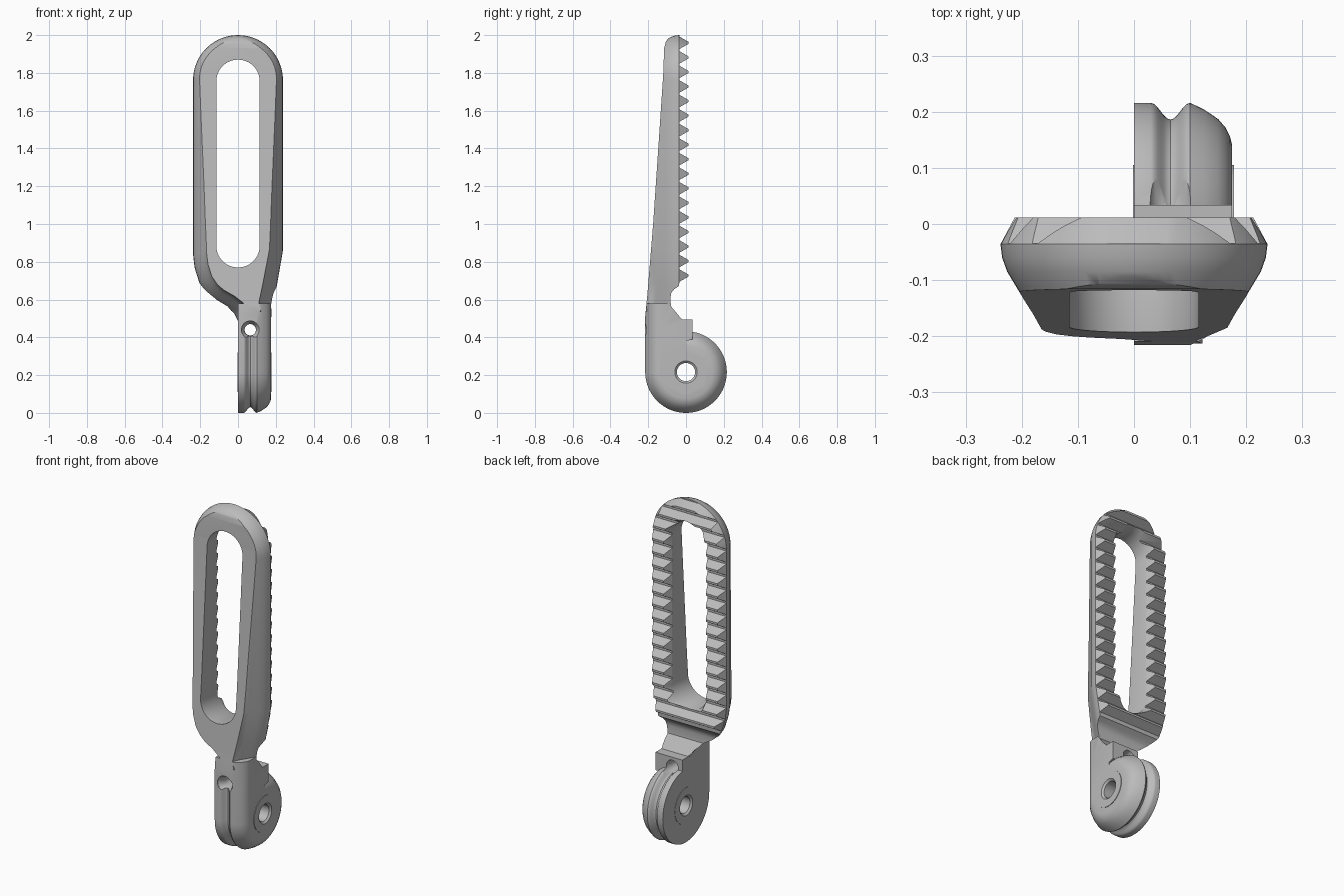
import bpy, bmesh, math
from math import sin, cos, pi

cube = bpy.data.objects.get("Cube")
if cube:
    bpy.data.objects.remove(cube)

grey = bpy.data.materials.new("plain_grey")
grey.use_nodes = True
grey.diffuse_color = (0.5, 0.5, 0.5, 1)
grey.node_tree.nodes["Principled BSDF"].inputs["Base Color"].default_value = (0.5, 0.5, 0.5, 1)


def loft(name, rings):
    """Closed solid through rings that share a point count."""
    bm = bmesh.new()
    rows = [[bm.verts.new(p) for p in ring] for ring in rings]
    n = len(rows[0])
    for a, b in zip(rows, rows[1:]):
        for i in range(n):
            j = (i + 1) % n
            bm.faces.new((a[i], a[j], b[j], b[i]))
    bm.faces.new(rows[0])
    bm.faces.new(rows[-1])
    bmesh.ops.recalc_face_normals(bm, faces=bm.faces)
    mesh = bpy.data.meshes.new(name)
    bm.to_mesh(mesh)
    bm.free()
    mesh.materials.append(grey)
    obj = bpy.data.objects.new(name, mesh)
    bpy.context.collection.objects.link(obj)
    return obj


def combine(obj, other, operation):
    bpy.context.view_layer.objects.active = obj
    mod = obj.modifiers.new(operation, "BOOLEAN")
    mod.operation, mod.solver, mod.object = operation, "EXACT", other
    bpy.ops.object.modifier_apply(modifier=mod.name)
    bpy.data.objects.remove(other)


def inset(outline, d):
    """Move a counter-clockwise outline inward by d."""
    result = []
    for i, (x, z) in enumerate(outline):
        px, pz = outline[i - 1]
        nx, nz = outline[(i + 1) % len(outline)]
        a, b = math.hypot(x - px, z - pz), math.hypot(nx - x, nz - z)
        tx, tz = (x - px) / a + (nx - x) / b, (z - pz) / a + (nz - z) / b
        t = math.hypot(tx, tz)
        result.append((x - tz / t * d, z + tx / t * d))
    return result


def arc(cz, r, start, end, n=32):
    return [(r * cos(start + (end - start) * i / n), cz + r * sin(start + (end - start) * i / n))
            for i in range(n + 1)]


def layered(name, outline, layers):
    """Stack insets of a front outline along y; layers are (y, inset)."""
    return loft(name, [[(x, y, z) for x, z in inset(outline, d)] for y, d in layers])


def turned(name, profile, axis, cz, cx=0.0, n=96):
    """Solid of revolution about a horizontal axis; profile is (position, radius)."""
    rings = []
    for s, r in profile:
        circle = [(r * cos(2 * pi * i / n), cz + r * sin(2 * pi * i / n)) for i in range(n)]
        rings.append([(s, u, z) if axis == "x" else (cx + u, s, z) for u, z in circle])
    return loft(name, rings)


WHEEL_R = 0.216

# Grip plate with rounded front edges and tapered tooth ends
outline = arc(1.762, 0.238, 0, pi) + [
    (-0.238, 0.84), (-0.23, 0.77), (-0.205, 0.69), (-0.165, 0.63), (-0.12, 0.59),
    (-0.06, 0.555), (-0.02, 0.525), (0.003, 0.48),
    (0.172, 0.48), (0.185, 0.57), (0.205, 0.67), (0.238, 0.86)]
body = layered("toothed_lever", outline, [
    (0.02, 0.03), (-0.036, 0), (-0.06, 0.003), (-0.085, 0.012), (-0.11, 0.027),
    (-0.135, 0.042), (-0.16, 0.058), (-0.185, 0.072), (-0.23, 0.08)])

# Neck: grooved below the cord hole, plain above it
groove = [(0.03 + 0.07 * i / 12, 0.201 + 0.015 * cos(2 * pi * i / 12)) for i in range(13)]
shoulder = [(0.125, 0.204), (0.15, 0.187), (0.163, 0.172), (0.171, 0.156), (0.175, 0.14)]
rim = [(0, WHEEL_R)] + groove + shoulder
plain = [(0, WHEEL_R), groove[-1]] + shoulder
for name, section, low, high in (("plain_neck", plain, 0.435, 0.58),
                                 ("grooved_neck", rim, WHEEL_R, 0.44)):
    ring = [(x, -r) for x, r in section] + [(0.175, 0.035), (0, 0.035)]
    combine(body, loft(name, [[(x, y, z) for x, y in ring] for z in (low, high)]), "UNION")

# Side shape: tapered front, rounded tip, saw teeth, thumb notch and cord block
TEETH, FIRST, PITCH = 17, 0.69, 0.077
side = [(0.0, 0.2), (-0.22, 0.2), (-0.217, 0.5), (-0.205, 0.62), (-0.174, 1.0), (-0.14, 1.5),
        (-0.12, 1.8), (-0.116, 1.93), (-0.107, 1.965), (-0.09, 1.988), (-0.065, 2.0),
        (-0.035, 2.01)]
for k in reversed(range(TEETH)):
    z = FIRST + k * PITCH
    side += [(-0.035, z + 0.07), (0.012, z + 0.043), (0.012, z + 0.031), (-0.035, z + 0.004)]
side += [(-0.037, 0.672), (-0.062, 0.655), (-0.078, 0.635), (-0.082, 0.61), (-0.08, 0.565),
         (-0.022, 0.495), (0.034, 0.495), (0.034, 0.39), (0.0, 0.38)]
combine(body, loft("side_shape", [[(x, y, z) for y, z in side] for x in (-0.4, 0.4)]), "INTERSECT")

# Long slot, flared towards the teeth
slot = arc(1.755, 0.115, 0, pi) + arc(0.885, 0.115, pi, 2 * pi)
combine(body, layered("slot", slot, [(0.1, -0.022), (0.012, -0.022), (-0.036, 0), (-0.3, 0)]),
        "DIFFERENCE")

# Grooved cam wheel with a faint raised hub
combine(body, turned("wheel", rim, "x", WHEEL_R), "UNION")
combine(body, turned("hub", [(-0.002, 0.105), (0.178, 0.105)], "x", WHEEL_R), "UNION")

# Axle hole with chamfered mouths, and the cord hole
combine(body, turned("axle_hole", [(-0.03, 0.062), (-0.002, 0.059), (0.008, 0.048),
                                   (0.168, 0.048), (0.178, 0.059), (0.2, 0.062)],
                     "x", WHEEL_R), "DIFFERENCE")
combine(body, turned("cord_hole", [(-0.3, 0.049), (-0.21, 0.047), (-0.195, 0.036), (-0.17, 0.03),
                                   (0.0, 0.03), (0.035, 0.038), (0.1, 0.038)],
                     "y", 0.44, 0.065, 48), "DIFFERENCE")

# Smooth shading with crisp edges
bpy.ops.object.select_all(action="DESELECT")
body.select_set(True)
bpy.context.view_layer.objects.active = body
bpy.ops.object.shade_smooth_by_angle(angle=math.radians(30))
